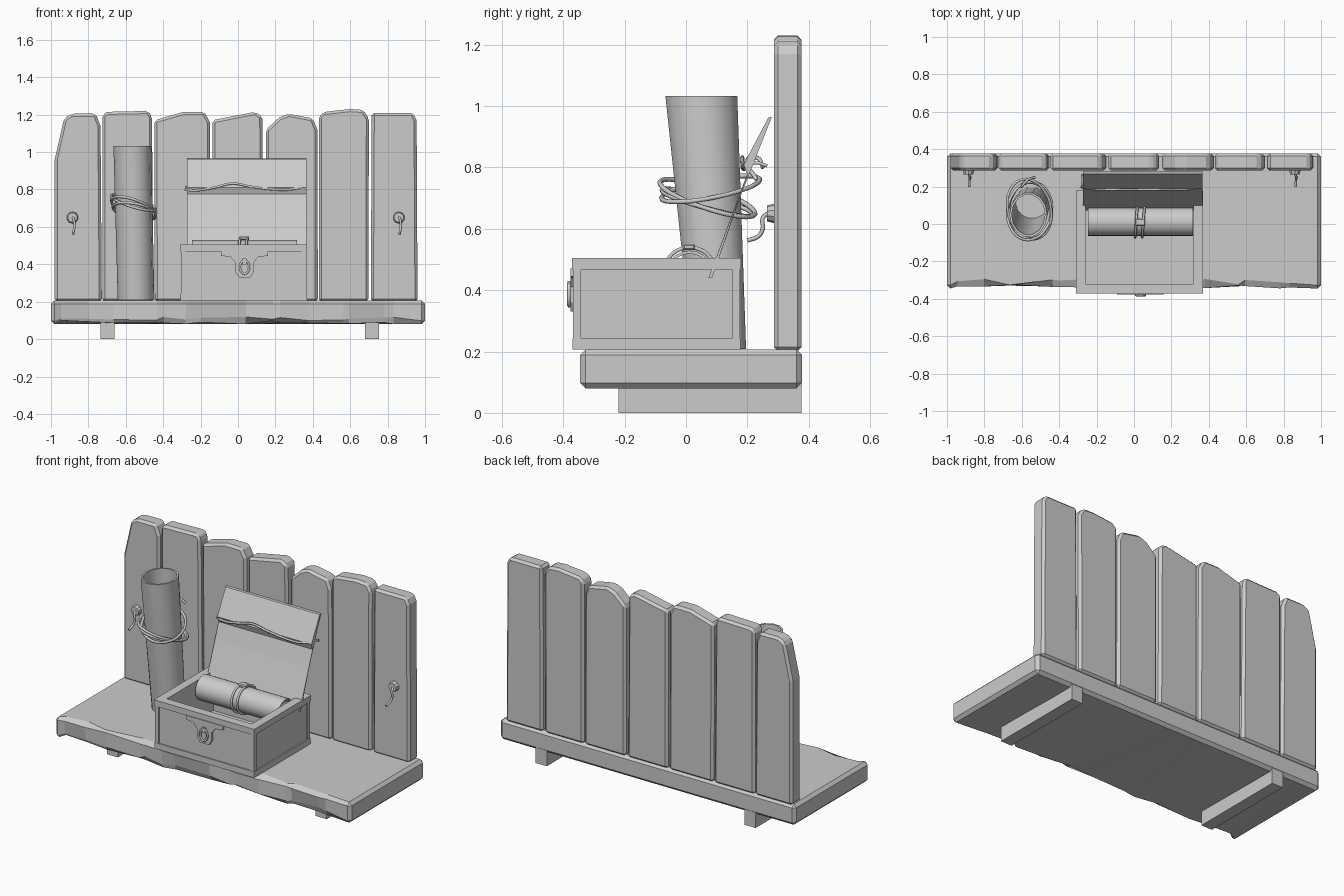
import bpy, bmesh, math, random
from mathutils import Vector, Matrix

random.seed(4)
if "Cube" in bpy.data.objects:
    bpy.data.objects.remove(bpy.data.objects["Cube"])

grey = bpy.data.materials.new("plain grey")
grey.use_nodes = True
grey.diffuse_color = (0.6, 0.6, 0.6, 1)
grey.node_tree.nodes["Principled BSDF"].inputs["Base Color"].default_value = (0.6, 0.6, 0.6, 1)


def finish(name, bm, bevel=0, smooth=False):
    bmesh.ops.recalc_face_normals(bm, faces=bm.faces)
    mesh = bpy.data.meshes.new(name)
    bm.to_mesh(mesh)
    bm.free()
    obj = bpy.data.objects.new(name, mesh)
    bpy.context.collection.objects.link(obj)
    mesh.materials.append(grey)
    if bevel:
        mod = obj.modifiers.new("chamfer", 'BEVEL')
        mod.width, mod.segments = bevel, 1
    if smooth:
        bpy.ops.object.select_all(action='DESELECT')
        obj.select_set(True)
        bpy.context.view_layer.objects.active = obj
        bpy.ops.object.shade_smooth_by_angle(angle=math.radians(40))
    return obj


def add_box(bm, x, y, z):
    """Box from three (low, high) ranges."""
    size = [b - a for a, b in (x, y, z)]
    mid = [(a + b) / 2 for a, b in (x, y, z)]
    return bmesh.ops.create_cube(bm, size=1, matrix=Matrix.Translation(mid) @ Matrix.Diagonal((*size, 1)))


def box(name, x, y, z, bevel=0):
    bm = bmesh.new()
    add_box(bm, x, y, z)
    return finish(name, bm, bevel)


def prism(name, outline, y0, y1, bevel=0):
    """Outline in x and z, pushed from y0 to y1."""
    bm = bmesh.new()
    face = bm.faces.new([bm.verts.new((x, y0, z)) for x, z in outline])
    new = bmesh.ops.extrude_face_region(bm, geom=[face])["geom"]
    bmesh.ops.translate(bm, vec=(0, y1 - y0, 0), verts=[v for v in new if isinstance(v, bmesh.types.BMVert)])
    return finish(name, bm, bevel)


def cord(name, points, radius, closed=False):
    curve = bpy.data.curves.new(name, 'CURVE')
    curve.dimensions = '3D'
    curve.bevel_depth, curve.bevel_resolution = radius, 1
    curve.resolution_u = 4
    curve.use_fill_caps = True
    spline = curve.splines.new('BEZIER')
    spline.bezier_points.add(len(points) - 1)
    for p, co in zip(spline.bezier_points, points):
        p.co = co
        p.handle_left_type = p.handle_right_type = 'AUTO'
    spline.use_cyclic_u = closed
    curve.materials.append(grey)
    obj = bpy.data.objects.new(name, curve)
    bpy.context.collection.objects.link(obj)
    return obj


def ring_points(center, u, v, count=10):
    c, u, v = Vector(center), Vector(u), Vector(v)
    return [c + u * math.cos(a) + v * math.sin(a)
            for a in (2 * math.pi * i / count for i in range(count))]


def tube(name, bottom, top, r0, r1, wall, sides):
    """Hollow roll between two centres; radii are (x, y) pairs across its axis."""
    bm = bmesh.new()
    axis = (Vector(top) - Vector(bottom)).normalized()
    side = Vector((0, 1, 0)) if abs(axis.x) > 0.9 else Vector((1, 0, 0))
    other = Vector((0, 0, 1)) if abs(axis.x) > 0.9 else Vector((0, 1, 0))
    loops = []
    for c, r, inset in ((bottom, r0, 0), (top, r1, 0), (top, r1, wall), (bottom, r0, wall)):
        pts = ring_points(c, side * (r[0] - inset), other * (r[1] - inset), sides)
        loops.append([bm.verts.new(p) for p in pts])
    for k in range(4):
        a, b = loops[k], loops[(k + 1) % 4]
        for i in range(sides):
            j = (i + 1) % sides
            bm.faces.new((a[i], a[j], b[j], b[i]))
    return finish(name, bm, smooth=True)


# Shelf board with a chipped front edge
bm = bmesh.new()
add_box(bm, (-1, 1), (-0.345, 0.378), (0.08, 0.207))
bmesh.ops.bevel(bm, geom=bm.edges[:], offset=0.018, segments=1, affect='EDGES')
for i in range(1, 16):
    x = -1 + i / 8 + random.uniform(-0.03, 0.03)
    bmesh.ops.bisect_plane(bm, geom=bm.verts[:] + bm.edges[:] + bm.faces[:],
                           plane_co=(x, 0, 0), plane_no=(1, random.uniform(-0.2, 0.2), 0))
for v in bm.verts:
    if v.co.y < -0.3 and abs(v.co.x) < 0.95:
        v.co.y += random.uniform(0, 0.025)
        if v.co.z < 0.12:
            v.co.z += random.uniform(0, 0.022)
        elif v.co.y > -0.325:
            v.co.y += random.uniform(0, 0.02)
finish("shelf_board", bm)

# Rails under the shelf
for side, x in (("right", -0.735), ("left", 0.68)):
    box(side + "_rail", (x, x + 0.075), (-0.22, 0.376), (0, 0.1))

# Back planks: side positions at the foot, then the worn top outline
planks = [
    (-0.98, -0.728, [(-0.98, 0.96), (-0.93, 1.18), (-0.89, 1.205), (-0.76, 1.205), (-0.735, 1.14)]),
    (-0.725, -0.452, [(-0.725, 1.2), (-0.7, 1.215), (-0.48, 1.22), (-0.46, 1.19)]),
    (-0.445, -0.147, [(-0.447, 1.17), (-0.29, 1.215), (-0.18, 1.215), (-0.15, 1.16)]),
    (-0.137, 0.135, [(-0.137, 1.17), (0.09, 1.215), (0.13, 1.19)]),
    (0.15, 0.427, [(0.15, 1.12), (0.22, 1.185), (0.27, 1.205), (0.4, 1.18), (0.425, 1.12)]),
    (0.432, 0.697, [(0.432, 1.19), (0.46, 1.215), (0.6, 1.23), (0.67, 1.225), (0.7, 1.18)]),
    (0.71, 0.96, [(0.715, 1.21), (0.935, 1.21), (0.955, 1.17)]),
]
for i, (left, right, top) in enumerate(planks):
    prism(f"back_plank_{i + 1}", [(left, 0.2)] + top + [(right, 0.2)], 0.286, 0.377, 0.014)

# Wall hooks on round bosses
for side, x in (("right", -0.885), ("left", 0.86)):
    bm = bmesh.new()
    bmesh.ops.create_cone(bm, cap_ends=True, segments=10, radius1=0.032, radius2=0.026, depth=0.025,
                          matrix=Matrix.Translation((x, 0.276, 0.65)) @ Matrix.Rotation(math.pi / 2, 4, 'X'))
    finish(side + "_hook_boss", bm)
    cord(side + "_hook", [(x, 0.275, 0.655), (x + 0.008, 0.25, 0.635), (x + 0.01, 0.25, 0.6),
                          (x + 0.006, 0.235, 0.575), (x + 0.004, 0.2, 0.562)], 0.007)

# Open chest: floor, panelled walls, skirting and rim
X, Y = (-0.3, 0.36), (-0.362, 0.172)
box("chest_floor", X, Y, (0.21, 0.26))


def frame(name, x, y, z, wall):
    bm = bmesh.new()
    for r in ((x[0], x[0] + wall), (x[1] - wall, x[1])):
        add_box(bm, r, y, z)
    for r in ((y[0], y[0] + wall), (y[1] - wall, y[1])):
        add_box(bm, (x[0] + wall, x[1] - wall), r, z)
    return finish(name, bm)


frame("chest_walls", X, Y, (0.21, 0.49), 0.04)
frame("chest_rim", (-0.31, 0.37), (-0.372, 0.18), (0.468, 0.505), 0.052)
frame("chest_skirting", (-0.308, 0.368), (-0.37, 0.178), (0.207, 0.243), 0.03)
bm = bmesh.new()
for x in ((-0.306, -0.28), (0.34, 0.366)):
    for y in ((-0.368, -0.342), (0.15, 0.176)):
        add_box(bm, x, y, (0.24, 0.47))
finish("chest_corner_posts", bm)

# Lock plate, staple ring and keeper
half = [(0.125, 0.47), (0.125, 0.445), (0.075, 0.44), (0.05, 0.41), (0.05, 0.36), (0.03, 0.33)]
outline = [(0.035 + x, z) for x, z in half] + [(0.035 - x, z) for x, z in reversed(half)]
prism("lock_plate", outline, -0.376, -0.36)
cord("lock_ring", ring_points((0.035, -0.381, 0.385), (0.024, 0, 0), (0, 0, 0.036), 8), 0.006, True)
box("lock_staple", (0.025, 0.045), (-0.386, -0.37), (0.4, 0.43))

# Rolled scroll in the chest with its tie
tube("scroll", (-0.245, 0.012, 0.453), (0.315, 0.012, 0.453), (0.076, 0.076), (0.076, 0.076), 0.01, 20)
for i, x in enumerate((0.012, 0.05)):
    cord(f"scroll_tie_{i + 1}", ring_points((x, 0.012, 0.456), (0.006, 0.084, 0), (0, 0, 0.083)), 0.007, True)
box("scroll_knot", (0.005, 0.06), (-0.01, 0.03), (0.53, 0.55), 0.005)

# Leaning folded letter with a wavy flap edge
bm = bmesh.new()
section = [(0.073, 0.44), (0.28, 0.965), (0.268, 0.962), (0.188, 0.81), (0.2, 0.775), (0.085, 0.44)]
ends = [[bm.verts.new((x, y, z)) for y, z in section] for x in (-0.272, 0.366)]
bm.faces.new(ends[0])
bm.faces.new(ends[1])
for i in range(len(section)):
    j = (i + 1) % len(section)
    bm.faces.new((ends[0][i], ends[0][j], ends[1][j], ends[1][i]))
finish("letter", bm)
wave = [(-0.285, 0.2, 0.8), (-0.23, 0.188, 0.795), (-0.12, 0.184, 0.812), (-0.03, 0.183, 0.832),
        (0.07, 0.184, 0.815), (0.2, 0.185, 0.8), (0.3, 0.187, 0.803), (0.355, 0.2, 0.818)]
cord("letter_flap_edge", wave, 0.007)
for side, x in (("right", -0.278), ("left", 0.36)):
    cord(side + "_letter_tie", [(x, 0.19, 0.803), (x, 0.225, 0.815), (x, 0.265, 0.805)], 0.006)

# Tall rolled map with loose cord
tube("tall_roll", (-0.545, 0.108, 0.208), (-0.565, 0.05, 1.032), (0.098, 0.09), (0.101, 0.12), 0.012, 14)
loops = [((-0.558, 0.07, 0.7), (0.118, 0, -0.035), (0.01, 0.155, -0.05)),
         ((-0.56, 0.08, 0.73), (0.116, 0, -0.03), (-0.02, 0.16, 0.03)),
         ((-0.556, 0.072, 0.685), (0.112, 0, -0.02), (0, 0.15, -0.04))]
for i, loop in enumerate(loops):
    cord(f"roll_cord_{i + 1}", ring_points(*loop), 0.008, True)
cord("roll_cord_tail", [(-0.58, 0.23, 0.76), (-0.6, 0.2, 0.825), (-0.57, 0.235, 0.83), (-0.53, 0.25, 0.8)], 0.007)
